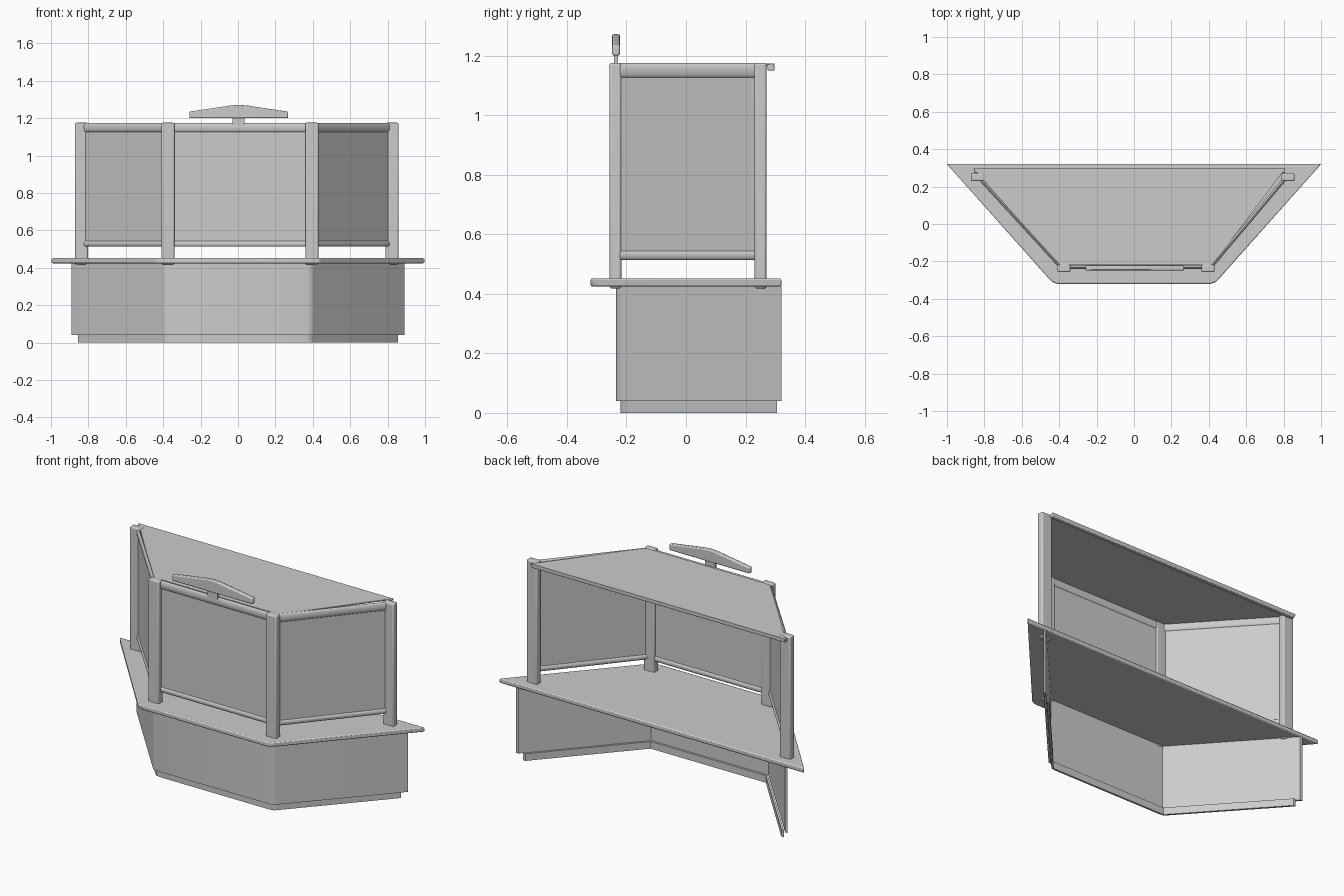
import bpy, bmesh, math
from mathutils import Vector

if "Cube" in bpy.data.objects:
    bpy.data.objects.remove(bpy.data.objects["Cube"])


def finish(name, bm, bevel=0.0, segs=2):
    bmesh.ops.recalc_face_normals(bm, faces=bm.faces)
    me = bpy.data.meshes.new(name)
    bm.to_mesh(me)
    bm.free()
    ob = bpy.data.objects.new(name, me)
    bpy.context.collection.objects.link(ob)
    bpy.context.view_layer.objects.active = ob
    ob.select_set(True)
    if bevel:
        m = ob.modifiers.new("Bevel", 'BEVEL')
        m.width, m.segments, m.limit_method = bevel, segs, 'ANGLE'
        m.angle_limit = math.radians(25)
    bpy.ops.object.shade_smooth_by_angle(angle=math.radians(35))
    ob.select_set(False)
    return ob


def prism(name, pts, direction, bevel=0.0, segs=2):
    """Extrude a closed 3D outline along a direction."""
    bm = bmesh.new()
    face = bm.faces.new([bm.verts.new(p) for p in pts])
    r = bmesh.ops.extrude_face_region(bm, geom=[face])
    verts = [v for v in r["geom"] if isinstance(v, bmesh.types.BMVert)]
    bmesh.ops.translate(bm, verts=verts, vec=Vector(direction))
    return finish(name, bm, bevel, segs)


def slab(name, pts, z0, z1, bevel=0.0, segs=2):
    return prism(name, [(x, y, z0) for x, y in pts], (0, 0, z1 - z0), bevel, segs)


def box(name, x0, x1, y0, y1, z0, z1, bevel=0.0):
    return slab(name, [(x0, y0), (x1, y0), (x1, y1), (x0, y1)], z0, z1, bevel, 3)


def bar(name, a, b, z0, z1, thick, oval=True):
    """Straight rail (oval section) or pane (rectangular) between two plan points."""
    a, b = Vector((*a, 0)), Vector((*b, 0))
    d = b - a
    n = Vector((-d.y, d.x, 0)).normalized()
    zc, h, t = (z0 + z1) / 2, (z1 - z0) / 2, thick / 2
    if oval:
        sec = [(t * math.cos(i * math.tau / 16), h * math.sin(i * math.tau / 16)) for i in range(16)]
    else:
        sec = [(-t, -h), (t, -h), (t, h), (-t, h)]
    return prism(name, [a + n * u + Vector((0, 0, zc + v)) for u, v in sec], d)


def shell(name, xb, yb, xf, yf, t, z0, z1):
    """Three-sided wall, open at the back."""
    half = [(xb, yb), (xf - 0.0, yf)]
    # rounded outer corner
    half = [(xb, yb), (xf + 0.016, yf + 0.018), (xf + 0.003, yf + 0.005), (xf - 0.02, yf)]
    inner = [(xf - 0.44 * t, yf + t), (xb - 1.34 * t, yb)]
    left = [(-x, y) for x, y in half]
    right = half[::-1]
    in_left = [(-x, y) for x, y in inner]
    return slab(name, left + right + inner[::-1][::1] + in_left, z0, z1)


# Lower body and recessed plinth
shell("base_wall", 0.89, 0.32, 0.39, -0.235, 0.012, 0.04, 0.426)
shell("plinth", 0.855, 0.305, 0.383, -0.22, 0.012, 0.0, 0.042)

# Counter top with rounded front corners
cr = [(1.0, 0.32), (0.45, -0.298), (0.437, -0.311), (0.41, -0.32)]
slab("counter_top", [(-x, y) for x, y in cr] + cr[::-1], 0.424, 0.452, 0.006)

# Posts
for name, x, y in (("front_left_post", -0.375, -0.237), ("front_right_post", 0.395, -0.237),
                   ("back_left_post", -0.837, 0.25), ("back_right_post", 0.823, 0.25)):
    box(name, x - 0.035, x + 0.035, y - 0.02, y + 0.02, 0.418, 1.176, 0.008)

# Rails and glass panes between posts
for side, a, b in (("front", (-0.375, -0.23), (0.395, -0.23)),
                   ("left", (-0.39, -0.23), (-0.825, 0.245)),
                   ("right", (0.41, -0.23), (0.81, 0.245))):
    bar(side + "_top_rail", a, b, 1.125, 1.175, 0.02)
    bar(side + "_bottom_rail", a, b, 0.513, 0.545, 0.02)
    bar(side + "_glass", a, b, 0.53, 1.15, 0.006, oval=False)

# Glass roof with back lip
slab("roof_glass", [(-0.40, -0.22), (0.42, -0.22), (0.81, 0.297), (-0.86, 0.297)], 1.166, 1.173)
box("roof_back_lip", -0.855, 0.808, 0.274, 0.297, 1.15, 1.172, 0.004)

# Sign board and stem on top of the front rail
y = -0.248
outline = [(-0.26, 1.2), (0.268, 1.2), (0.268, 1.235), (0.05, 1.268), (0.004, 1.272),
           (-0.042, 1.268), (-0.26, 1.235)]
prism("sign_board", [(x, y, z) for x, z in outline], (0, 0.026, 0), 0.006)
box("sign_stem", -0.03, 0.034, -0.242, -0.228, 1.16, 1.205)
